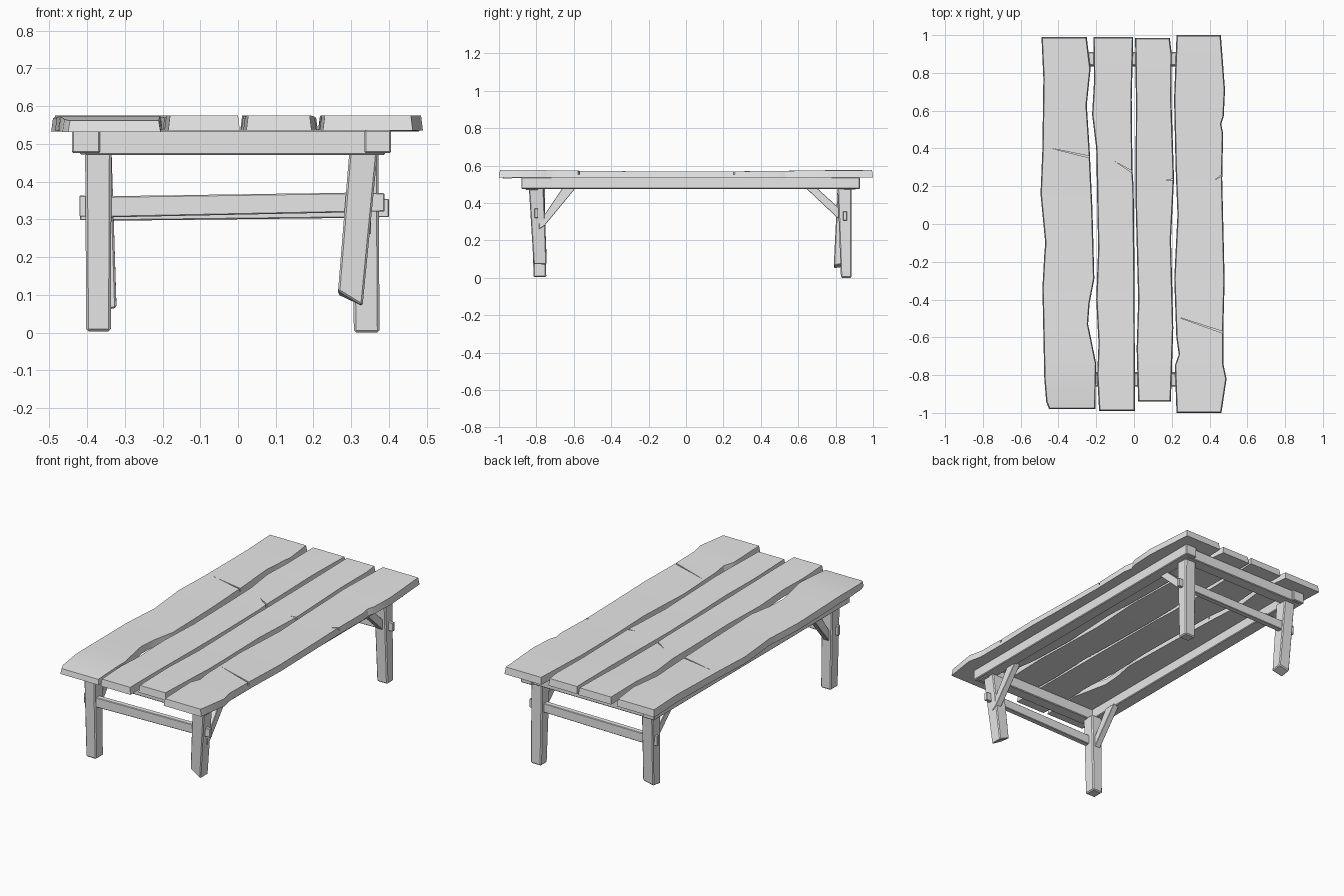
import bpy, bmesh, math
from mathutils import Vector

if "Cube" in bpy.data.objects:
    bpy.data.objects.remove(bpy.data.objects["Cube"])

wood = bpy.data.materials.new("grey_wood")
wood.diffuse_color = (0.8, 0.8, 0.8, 1)
wood.use_nodes = True
wood.node_tree.nodes["Principled BSDF"].inputs["Base Color"].default_value = wood.diffuse_color


def make_object(name, verts, faces, bevel=0.0):
    bm = bmesh.new()
    vs = [bm.verts.new(v) for v in verts]
    for f in faces:
        bm.faces.new([vs[i] for i in f])
    bmesh.ops.recalc_face_normals(bm, faces=bm.faces)
    mesh = bpy.data.meshes.new(name)
    bm.to_mesh(mesh)
    bm.free()
    mesh.materials.append(wood)
    ob = bpy.data.objects.new(name, mesh)
    bpy.context.collection.objects.link(ob)
    if bevel:
        mod = ob.modifiers.new("worn_edges", 'BEVEL')
        mod.width = bevel
        mod.segments = 1
    return ob


def prism(name, bottom, top, bevel=0.004):
    """Join two matching loops of points into a closed solid."""
    n = len(bottom)
    faces = [list(range(n)), list(range(n, 2 * n))]
    faces += [[i, (i + 1) % n, n + (i + 1) % n, n + i] for i in range(n)]
    return make_object(name, list(bottom) + list(top), faces, bevel)


def rect(x0, x1, y0, y1, z):
    return [(x0, y0, z), (x1, y0, z), (x1, y1, z), (x0, y1, z)]


def box(name, x0, x1, y0, y1, z0, z1, bevel=0.004):
    return prism(name, rect(x0, x1, y0, y1, z0), rect(x0, x1, y0, y1, z1), bevel)


def interp(pts, y):
    """Edge position at y, for points running from back to front."""
    for (ya, xa), (yb, xb) in zip(pts, pts[1:]):
        if y >= yb:
            return xa + (xb - xa) * (ya - y) / (ya - yb)
    return pts[-1][1]


def plank(name, left, right, droop=0.0, cracks=()):
    """Loft a wavy-edged board through cross-sections along y."""
    ys = sorted({p[0] for p in left + right}, reverse=True)
    cols = 4
    verts, faces = [], []
    for i, y in enumerate(ys):
        a, b = interp(left, y), interp(right, y)
        sag = 0.007 * (1 - min(1, abs(y) / 0.75) ** 2)
        fall = droop * max(0, (-0.7 - y) / 0.3) ** 2
        end = 0.005 if i == 0 else (-0.005 if i == len(ys) - 1 else 0)
        for c in range(cols + 1):
            t = c / cols
            verts.append((a + 0.005 + (b - a - 0.01) * t, y - end, 0.575 - sag - fall))
        for c in range(cols + 1):
            t = 1 - c / cols
            verts.append((a + (b - a) * t, y, 0.535 - sag * 0.4 - fall * 0.3))
    n = 2 * (cols + 1)
    for r in range(len(ys) - 1):
        for k in range(n):
            k2 = (k + 1) % n
            faces.append([r * n + k, r * n + k2, (r + 1) * n + k2, (r + 1) * n + k])
    last = (len(ys) - 1) * n
    faces += [list(range(n)), [last + k for k in range(n)]]
    ob = make_object(name, verts, faces)
    bpy.context.view_layer.objects.active = ob
    ob.select_set(True)
    bpy.ops.object.shade_smooth_by_angle(angle=math.radians(25))
    ob.select_set(False)
    # split cracks: thin wedges, wide at the board edge
    for i, (tip, mouth) in enumerate(cracks):
        t, m = Vector(tip), Vector(mouth)
        d = (m - t).normalized()
        side = Vector((-d.y, d.x)) * 0.005
        m = m + d * 0.02
        tri = [t, m + side, m - side]
        cutter = prism(f"{name}_crack_cutter_{i}", [(p.x, p.y, 0.553) for p in tri],
                       [(p.x, p.y, 0.60) for p in tri], 0)
        cutter.hide_render = True
        cutter.hide_viewport = True
        mod = ob.modifiers.new("crack", 'BOOLEAN')
        mod.operation = 'DIFFERENCE'
        mod.solver = 'EXACT'
        mod.object = cutter


# table top boards, edges listed from back to front as (y, x)
plank("top_board_left",
      [(.99, -.49), (.77, -.48), (.4, -.485), (.16, -.495), (-.1, -.47),
       (-.16, -.475), (-.34, -.485), (-.82, -.475), (-.94, -.465), (-.98, -.45)],
      [(.99, -.25), (.82, -.23), (.63, -.25), (.4, -.235), (.08, -.22),
       (-.29, -.21), (-.42, -.235), (-.53, -.243), (-.74, -.2), (-.98, -.205)],
      droop=0.016, cracks=[((-.435, .4), (-.235, .355))])
plank("top_board_mid_left",
      [(.99, -.215), (.75, -.212), (.58, -.222), (.4, -.2), (-.13, -.19),
       (-.4, -.2), (-.63, -.188), (-.8, -.195), (-.99, -.185)],
      [(.99, -.004), (.66, -.012), (.28, -.008), (.2, -.002), (-.29, .003), (-.99, .005)],
      cracks=[((-.1, .33), (-.008, .275))])
plank("top_board_mid_right",
      [(.985, .006), (.66, .01), (.13, .008), (-.4, .022), (-.66, .014), (-.94, .022)],
      [(.985, .19), (.9, .2), (.66, .198), (.24, .212), (-.08, .196), (-.55, .208), (-.94, .195)],
      cracks=[((.165, .23), (.212, .237))])
plank("top_board_right",
      [(1.0, .225), (.66, .212), (.3, .22), (.05, .23), (-.29, .213), (-.6, .224),
       (-.69, .237), (-.75, .216), (-1.0, .225)],
      [(1.0, .46), (.71, .482), (.57, .475), (.53, .462), (.48, .472), (.24, .467),
       (-.3, .48), (-.55, .473), (-.74, .473), (-.82, .49), (-1.0, .463)],
      cracks=[((.225, -.49), (.474, -.575)), ((.43, .235), (.468, .26))])

# long and cross rails under the boards
box("long_rail_left", -.44, -.365, -.87, .92, .475, .537)
box("long_rail_right", .335, .405, -.88, .93, .475, .537)
box("cross_rail_front", -.405, .39, -.86, -.79, .47, .536)
box("cross_rail_back", -.42, .375, .84, .91, .472, .536)

# legs: tapered posts, two of them broken off short at a slant
prism("front_leg_left",
      rect(-.402, -.337, -.815, -.747, 0.003), rect(-.405, -.335, -.83, -.755, .48), .006)
prism("front_leg_right",
      [(.265, -.815, .11), (.33, -.815, .07), (.33, -.745, .07), (.265, -.745, .10)],
      rect(.295, .37, -.84, -.76, .48), .005)
prism("back_leg_right",
      rect(.307, .375, .828, .886, 0), rect(.30, .372, .81, .885, .48), .006)
prism("back_leg_left",
      [(-.39, .79, .05), (-.322, .79, .065), (-.322, .855, .075), (-.39, .855, .06)],
      rect(-.405, -.335, .81, .885, .48), .005)


# end stretchers with narrow tenons poking through the legs
def stretcher(end, y, zl, zr, xl, xr):
    def loop(x, z, hy, hz):
        return [(x, y - hy, z - hz), (x, y + hy, z - hz), (x, y + hy, z + hz), (x, y - hy, z + hz)]
    prism(f"{end}_stretcher", loop(-.35, zl, .016, .028), loop(.33, zr, .016, .026), .003)
    prism(f"{end}_tenon_left", loop(xl, zl + .002, .01, .028), loop(-.34, zl, .01, .026), .002)
    prism(f"{end}_tenon_right", loop(.32, zr, .01, .026), loop(xr, zr, .01, .024), .002)


stretcher("front", -.80, .333, .345, -.42, .388)
stretcher("back", .85, .324, .33, -.418, .40)


# diagonal braces from legs up to the long rails
def brace(name, x, y_leg, z0, z1, ya, yb):
    out = math.copysign(.03, y_leg)
    prof = [(y_leg + out, z0 - .02), (y_leg, z0), (yb, .48), (ya, .48), (y_leg, z1),
            (y_leg + out, z1 - .02)]
    prism(name, [(x - .018, y, z) for y, z in prof], [(x + .018, y, z) for y, z in prof], .002)


for side, x in (("left", -.37), ("right", .335)):
    brace(f"front_brace_{side}", x, -.755, .28, .34, -.66, -.59)
    brace(f"back_brace_{side}", x, .815, .315, .375, .70, .64)
